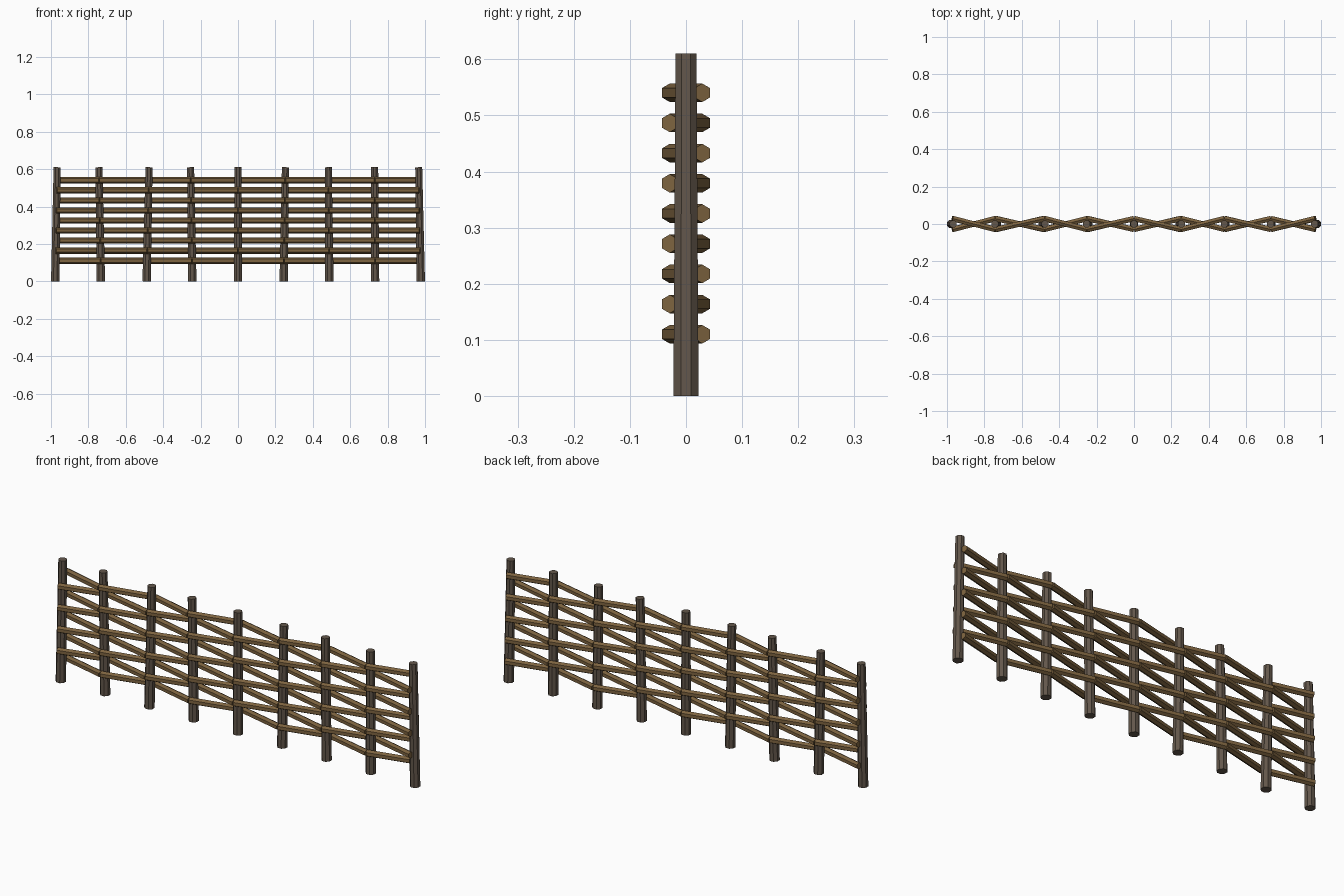
import bpy
import bmesh
import math
from mathutils import Vector, Matrix

cube = bpy.data.objects.get("Cube")
if cube:
    bpy.data.objects.remove(cube, do_unlink=True)


def make_material(name, color):
    mat = bpy.data.materials.new(name)
    mat.use_nodes = True
    mat.diffuse_color = color
    bsdf = mat.node_tree.nodes["Principled BSDF"]
    bsdf.inputs["Base Color"].default_value = color
    bsdf.inputs["Roughness"].default_value = 0.9
    return mat


post_wood = make_material("grey brown bark", (0.125, 0.095, 0.07, 1))
rail_wood = make_material("tan branch", (0.205, 0.125, 0.05, 1))


def add_pole(bm, start, end, r_start, r_end, sides, side_axis, turn=0.0):
    """Tapered straight pole; the first corner points along side_axis."""
    along = (end - start).normalized()
    u = (side_axis - along * side_axis.dot(along)).normalized()
    v = along.cross(u)
    rot = Matrix((u, v, along)).transposed().to_4x4()
    place = Matrix.Translation((start + end) / 2) @ rot @ Matrix.Rotation(turn, 4, 'Z')
    bmesh.ops.create_cone(bm, cap_ends=True, segments=sides, radius1=r_start,
                          radius2=r_end, depth=(end - start).length, matrix=place)


def finish(bm, name, mat):
    mesh = bpy.data.meshes.new(name)
    bm.to_mesh(mesh)
    bm.free()
    mesh.materials.append(mat)
    obj = bpy.data.objects.new(name, mesh)
    bpy.context.collection.objects.link(obj)


HEIGHT = 0.61
SPACING = 0.2443
Y_AXIS = Vector((0, 1, 0))
# Sideways lean of each post from foot to top
leans = [0.010, -0.011, 0.013, -0.009, 0.0, 0.009, -0.006, -0.002, -0.011]
feet = [(i - 4) * SPACING for i in range(len(leans))]

# Upright posts, slightly tapered
for i, (x, lean) in enumerate(zip(feet, leans)):
    bm = bmesh.new()
    add_pole(bm, Vector((x, 0, 0)), Vector((x + lean, 0, HEIGHT)),
             0.0243, 0.0202, 8, Y_AXIS, math.pi / 8)
    finish(bm, f"post_{i + 1}", post_wood)

# Woven rails, passing alternately behind and in front of the posts
for row in range(9):
    z = 0.11 + row * 0.0538
    points = []
    for i, (x, lean) in enumerate(zip(feet, leans)):
        side = 1 if (i + row) % 2 == 0 else -1
        points.append(Vector((x + lean * z / HEIGHT, side * 0.029, z)))
    bm = bmesh.new()
    for a, b in zip(points, points[1:]):
        add_pole(bm, a, b, 0.0165, 0.0165, 6, Y_AXIS)
    finish(bm, f"woven_rail_{row + 1}", rail_wood)
